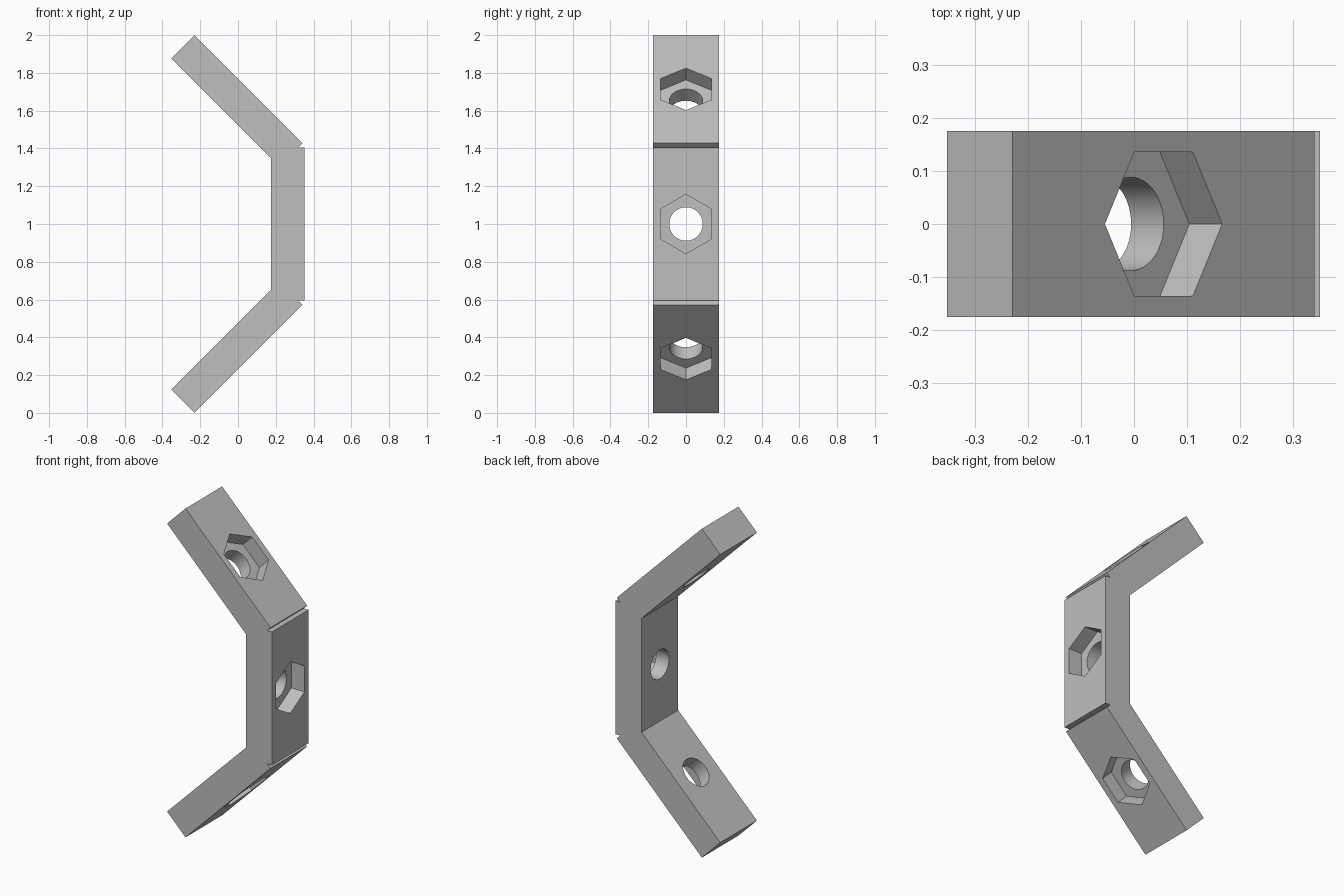
import bpy, bmesh, math
from mathutils import Matrix, Vector

default = bpy.data.objects.get("Cube")
if default:
    bpy.data.objects.remove(default, do_unlink=True)

T = 0.176        # bar thickness
HALF_W = 0.176   # half width
HALF_L = 0.405   # half length of each segment
POCKET = T / 2   # depth of the nut pocket

grey = bpy.data.materials.new("plain grey")
grey.use_nodes = True
colour = (0.52, 0.52, 0.52, 1)
grey.diffuse_color = colour
grey.node_tree.nodes["Principled BSDF"].inputs["Base Color"].default_value = colour


def make_object(name, bm):
    bmesh.ops.recalc_face_normals(bm, faces=bm.faces)
    mesh = bpy.data.meshes.new(name)
    bm.to_mesh(mesh)
    bm.free()
    mesh.materials.append(grey)
    obj = bpy.data.objects.new(name, mesh)
    bpy.context.collection.objects.link(obj)
    return obj


# Bent bar: upper half of the side profile, mirrored about mid height
upper = [(0.352, 0.405), (0.319, 0.405), (0.342, 0.428),
         (-0.23, 1.0), (-0.354, 0.876), (0.176, 0.346)]
profile = upper + [(x, -z) for x, z in reversed(upper)]
bm = bmesh.new()
face = bm.faces.new([bm.verts.new((x, -HALF_W, z + 1)) for x, z in profile])
ext = bmesh.ops.extrude_face_region(bm, geom=[face])
bmesh.ops.translate(bm, vec=(0, 2 * HALF_W, 0),
                    verts=[v for v in ext["geom"] if isinstance(v, bmesh.types.BMVert)])
bracket = make_object("bent_bracket", bm)
bpy.context.view_layer.objects.active = bracket
bracket.select_set(True)


def cut(name, sides, radius, start, end, frame):
    """Cut a prism running from start to end along the outward axis."""
    bm = bmesh.new()
    place = frame @ Matrix.Translation((0, 0, (start + end) / 2))
    bmesh.ops.create_cone(bm, cap_ends=True, segments=sides, radius1=radius,
                          radius2=radius, depth=end - start, matrix=place)
    cutter = make_object(name, bm)
    cutter.hide_render = True
    mod = bracket.modifiers.new(name, "BOOLEAN")
    mod.operation = "DIFFERENCE"
    mod.solver = "EXACT"
    mod.object = cutter
    bpy.ops.object.modifier_apply(modifier=mod.name)
    bpy.data.objects.remove(cutter, do_unlink=True)


# Hexagonal nut pocket and bolt hole in the outer face of each segment
for centre, angle in (((0.352, 0, 1), 0),
                      ((0.056, 0, 1.714), math.pi / 4),
                      ((0.056, 0, 0.286), -math.pi / 4)):
    out = Vector((math.cos(angle), 0, math.sin(angle)))
    along = Vector((-math.sin(angle), 0, math.cos(angle)))
    frame = Matrix((along.cross(out), along, out)).transposed().to_4x4()
    frame.translation = centre
    cut("nut_pocket_cutter", 6, 0.157, -POCKET, 0.05, frame)
    cut("bolt_hole_cutter", 48, 0.0885, -T - 0.05, 0.03, frame)

bpy.ops.object.shade_smooth_by_angle(angle=math.radians(30))
